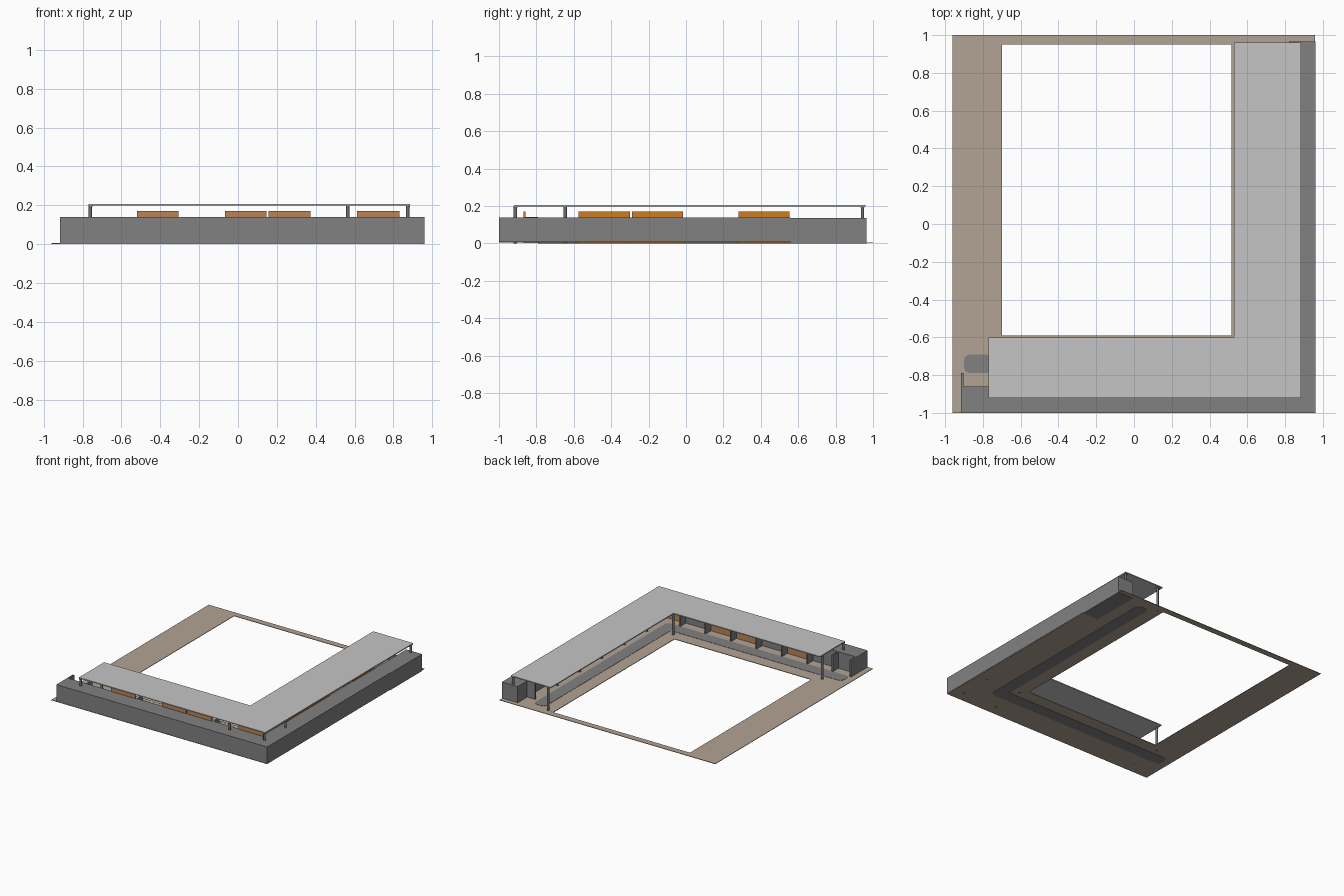
import bpy, bmesh, math

if "Cube" in bpy.data.objects:
    bpy.data.objects.remove(bpy.data.objects["Cube"])


def material(name, rgb):
    m = bpy.data.materials.new(name)
    m.diffuse_color = (*rgb, 1)
    m.use_nodes = True
    m.node_tree.nodes["Principled BSDF"].inputs["Base Color"].default_value = m.diffuse_color
    return m


SAND = material("sand_floor", (0.45, 0.37, 0.30))
GREY = material("mid_grey", (0.22, 0.22, 0.22))
LIGHT = material("light_grey_roof", (0.56, 0.56, 0.56))
STEEL = material("post_grey", (0.16, 0.16, 0.17))
TAN = material("tan_orange", (0.50, 0.23, 0.09))
ORANGE = material("orange", (0.62, 0.20, 0.02))


def prism(name, outline, z0, z1, mat):
    """Extrude a flat outline from z0 up to z1."""
    bm = bmesh.new()
    face = bm.faces.new([bm.verts.new((x, y, z0)) for x, y in outline])
    top = bmesh.ops.extrude_face_region(bm, geom=[face])
    verts = [v for v in top["geom"] if isinstance(v, bmesh.types.BMVert)]
    bmesh.ops.translate(bm, verts=verts, vec=(0, 0, z1 - z0))
    bmesh.ops.recalc_face_normals(bm, faces=bm.faces)
    mesh = bpy.data.meshes.new(name)
    bm.to_mesh(mesh)
    bm.free()
    mesh.materials.append(mat)
    ob = bpy.data.objects.new(name, mesh)
    bpy.context.collection.objects.link(ob)
    return ob


def box(name, x0, x1, y0, y1, z0, z1, mat):
    return prism(name, [(x0, y0), (x1, y0), (x1, y1), (x0, y1)], z0, z1, mat)


def ell(x0, x1, y0, y1, xi, yi):
    """L outline along the front and right sides, inner corner at xi, yi."""
    return [(x0, y0), (x1, y0), (x1, y1), (xi, y1), (xi, yi), (x0, yi)]


# floor frame around the open court
F0, F1 = 0.002, 0.006
prism("floor_front_right", ell(-0.96, 0.958, -1, 1, 0.515, -0.59), F0, F1, SAND)
box("floor_left", -0.96, -0.70, -0.59, 1, F0, F1, SAND)
box("floor_back", -0.70, 0.515, 0.95, 1, F0, F1, SAND)
# raised lip along the inner edge
prism("court_edge", ell(-0.70, 0.53, -0.605, 0.95, 0.515, -0.59), F0, 0.0065, SAND)

# walkway strip with rounded corners, visible from both sides
path = []
r = 0.035
for cx, cy, a0, turn in [(-0.865, -0.755, 180, 90), (0.685, -0.755, 270, 90),
                         (0.685, 0.875, 0, 90), (0.655, 0.875, 90, 90),
                         (0.585, -0.655, 0, -90), (-0.865, -0.725, 90, 90)]:
    for i in range(6):
        a = math.radians(a0 + turn * i / 5)
        path.append((cx + r * math.cos(a), cy + r * math.sin(a)))
prism("walkway", path, 0, 0.008, GREY)

# thick outer wall and the separate room at the back end
prism("outer_wall", ell(-0.915, 0.96, -1, 0.56, 0.82, -0.86), 0.007, 0.14, GREY)
box("end_room", 0.82, 0.96, 0.56, 0.965, 0.0, 0.136, GREY)

# partitions between stalls
box("end_partition", -0.915, -0.902, -0.86, -0.79, F1, 0.141, GREY)
for i in range(7):
    x = -0.752 + i * 0.226
    box("front_partition", x, x + 0.01, -0.86, -0.79, F1, 0.138, GREY)
for i in range(6):
    y = -0.585 + i * 0.285
    box("side_partition", 0.75, 0.82, y - 0.005, y + 0.005, F1, 0.135, GREY)

# coloured stall back boards
for x0, x1 in [(-0.52, -0.305), (-0.067, 0.147), (0.157, 0.372), (0.612, 0.83)]:
    box("front_board", x0, x1, -0.868, -0.858, F1, 0.17, TAN)
for y0, y1 in [(-0.575, -0.30), (-0.29, -0.017), (0.28, 0.553)]:
    box("side_board", 0.816, 0.826, y0, y1, F1, 0.17, ORANGE)

# flat roof
prism("roof", ell(-0.77, 0.885, -0.92, 0.96, 0.53, -0.60), 0.198, 0.206, LIGHT)

# posts with small head plates
for x, y in [(-0.76, -0.912), (0.565, -0.912), (0.874, -0.912), (0.874, -0.645),
             (0.874, 0.944), (0.565, 0.944), (0.565, -0.645), (-0.76, -0.645)]:
    ring = [(x + 0.009 * math.cos(k * math.pi / 6), y + 0.009 * math.sin(k * math.pi / 6))
            for k in range(12)]
    prism("post", ring, 0.0, 0.199, STEEL)
    box("post_head", x - 0.01, x + 0.01, y - 0.01, y + 0.01, 0.192, 0.199, STEEL)
